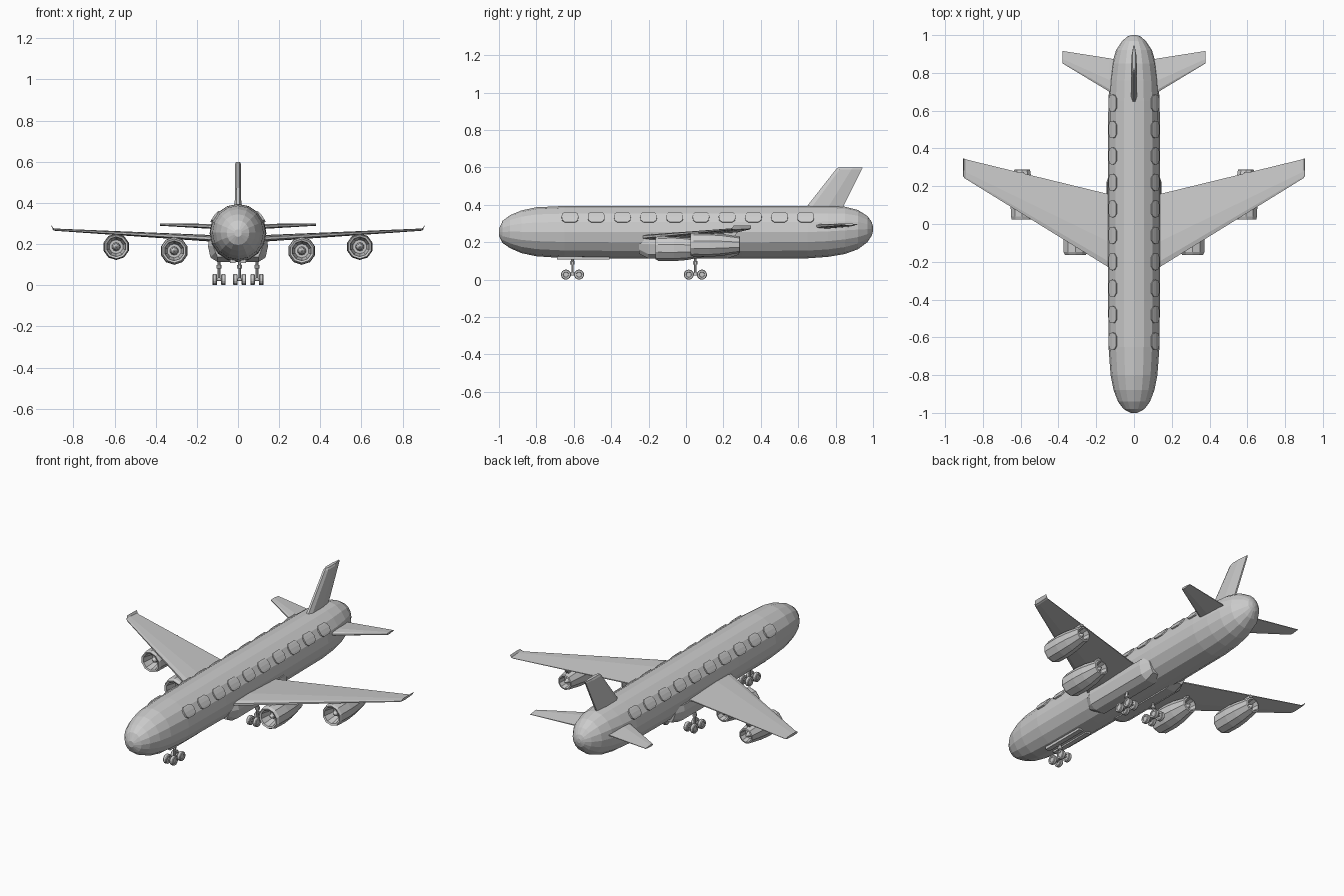
import bpy, bmesh, math
from mathutils import Vector, Matrix

if "Cube" in bpy.data.objects:
    bpy.data.objects.remove(bpy.data.objects["Cube"])


def loft(name, rings, cap=True):
    """Skin a list of equal-length closed rings."""
    bm = bmesh.new()
    vs = [[bm.verts.new(p) for p in r] for r in rings]
    n = len(rings[0])
    for a, b in zip(vs, vs[1:]):
        for i in range(n):
            j = (i + 1) % n
            bm.faces.new((a[i], a[j], b[j], b[i]))
    if cap:
        bm.faces.new(vs[0])
        bm.faces.new(vs[-1])
    bmesh.ops.recalc_face_normals(bm, faces=bm.faces)
    me = bpy.data.meshes.new(name)
    bm.to_mesh(me)
    bm.free()
    ob = bpy.data.objects.new(name, me)
    bpy.context.collection.objects.link(ob)
    return ob


def box(name, x0, x1, y0, y1, z0, z1):
    return loft(name, [[(x0, y0, z), (x1, y0, z), (x1, y1, z), (x0, y1, z)] for z in (z0, z1)])


def lathe(name, profile, centre, sides, axis='Y', cap=True):
    """Turn (radius, offset) pairs around the given axis."""
    rings = []
    for r, t in profile:
        ring = []
        for i in range(sides):
            a = 2 * math.pi * (i + 0.5) / sides
            u, v = r * math.cos(a), r * math.sin(a)
            p = {'X': (t, u, v), 'Y': (u, t, v), 'Z': (u, v, t)}[axis]
            ring.append(Vector(centre) + Vector(p))
        rings.append(ring)
    return loft(name, rings, cap)


def mirrored(ob):
    """Add the matching part on the other side."""
    me = ob.data.copy()
    me.transform(Matrix.Scale(-1, 4, (1, 0, 0)))
    me.flip_normals()
    other = bpy.data.objects.new("left_" + ob.name, me)
    bpy.context.collection.objects.link(other)
    ob.name = "right_" + ob.name


def foil(x, lead, trail, z, thick):
    """Simple wing section: rounded nose, thin trailing edge."""
    c = trail - lead
    shape = [(0, -0.2), (0, 0.2), (0.08, 0.42), (0.35, 0.5), (1, 0.1), (1, -0.1), (0.35, -0.5), (0.08, -0.42)]
    return [(x, lead + c * u, z + thick * v) for u, v in shape]


# fuselage: y, half width, bottom, top
stations = [(-1.0, .018, .235, .272), (-.98, .055, .195, .315), (-.94, .085, .168, .345),
            (-.88, .108, .142, .37), (-.8, .124, .125, .387), (-.65, .135, .115, .394),
            (-.3, .138, .112, .395), (.3, .138, .112, .395), (.65, .136, .114, .395),
            (.76, .129, .122, .394), (.85, .116, .137, .39), (.92, .095, .163, .372),
            (.97, .062, .20, .34), (.993, .034, .235, .308), (1.0, .012, .26, .285)]
loft("fuselage", [[(w * math.cos(k * math.pi / 8), y,
                    (b + t) / 2 + (t - b) / 2 * math.sin(k * math.pi / 8)) for k in range(16)]
                  for y, w, b, t in stations])

# cabin windows: raised curved panels with cut corners
for k in range(10):
    y = -.62 + .14 * k
    rings = []
    for deg, w in ((22, .026), (27, .042), (36, .045), (44, .042), (49, .026)):
        a = math.radians(deg)
        c, s = math.cos(a), math.sin(a)
        rings.append([(r * c, y + sy * w, .2535 + r * s)
                      for r, sy in ((.128, -1), (.1445, -1), (.1445, 1), (.128, 1))])
    mirrored(loft("window", rings))

# wings with small upturned tips
mirrored(loft("wing", [foil(.05, -.28, .135, .222, .034), foil(.13, -.232, .157, .228, .032),
                       foil(.89, .238, .342, .270, .011), foil(.899, .244, .346, .274, .011),
                       foil(.906, .256, .348, .288, .005)]))

# belly fairing beside the wing roots
mirrored(loft("wing_root_fairing",
              [[(.04, y, .113 + d), (.10, y, .113 + d), (.134 - d, y, .135 + d),
                (.146 - d, y, .19), (.14 - d, y, .225), (.04, y, .225)]
               for y, d in ((-.25, .025), (-.2, 0), (.22, 0), (.28, .02))]))

# tailplane
mirrored(loft("tailplane", [foil(.03, .64, .855, .283, .028), foil(.13, .70, .877, .286, .024),
                            foil(.378, .85, .916, .295, .012)]))

# tail fin
fin = []
for z, lead, trail, h in ((.36, .62, .825, .016), (.39, .645, .84, .016), (.59, .802, .94, .014), (.6, .815, .945, .009)):
    c = trail - lead
    fin.append([(sx * h, lead + c * u, z) for u, sx in
                ((0, -.4), (0, .4), (.15, 1), (.6, 1), (1, .3), (1, -.3), (.6, -1), (.15, -1))])
loft("tail_fin", fin)

# four engines: hollow intake, tapered cowling, open nozzle, hubs and pylons
for where, x, y, z, s in (("inner", .31, -.163, .167, 1.0), ("outer", .592, .025, .187, .95)):
    mirrored(lathe(where + "_engine",
                   [(.034, .07), (.044, .03), (.048, .004), (.058, 0), (.066 * s, .014), (.068 * s, .10),
                    (.062 * s, .17), (.044, .262), (.036, .264), (.03, .225)], (x, y, z), 10))
    mirrored(lathe(where + "_engine_hub", [(.003, .022), (.014, .035), (.022, .075)], (x, y, z), 10))
    mirrored(lathe(where + "_exhaust_cone", [(.02, .22), (.003, .262)], (x, y, z), 10))
    top = .228 + .054 * (x - .13)
    mirrored(loft(where + "_pylon",
                  [[(x - .009, y + a, h), (x + .009, y + a, h), (x + .009, y + b, h), (x - .009, y + b, h)]
                   for h, a, b in ((z + .035, .05, .23), (top, .08, .25))]))


def gear(name, x, y):
    """Strut with a four-wheel bogie."""
    lathe(name + "_strut", [(.007, .03), (.007, .08), (.013, .082), (.013, .098), (.008, .1), (.008, .14)],
          (x, y, 0), 8, 'Z')
    box(name + "_beam", x - .007, x + .007, y - .04, y + .04, .023, .037)
    for dy in (-.035, .035):
        lathe(name + "_axle", [(.006, -.02), (.006, .02)], (x, y + dy, .027), 8, 'X')
        for dx in (-.021, .021):
            lathe(name + "_wheel", [(.013, -.008), (.015, -.011), (.024, -.011), (.027, -.007),
                                    (.027, .007), (.024, .011), (.015, .011), (.013, .008)],
                  (x + dx, y + dy, .027), 14, 'X')


# landing gear
gear("nose_gear", .008, -.607)
gear("right_main_gear", .092, .05)
gear("left_main_gear", -.092, .05)

# nose gear bay doors lying along the belly
mirrored(box("nose_gear_door", .012, .04, -.69, -.41, .108, .125))
